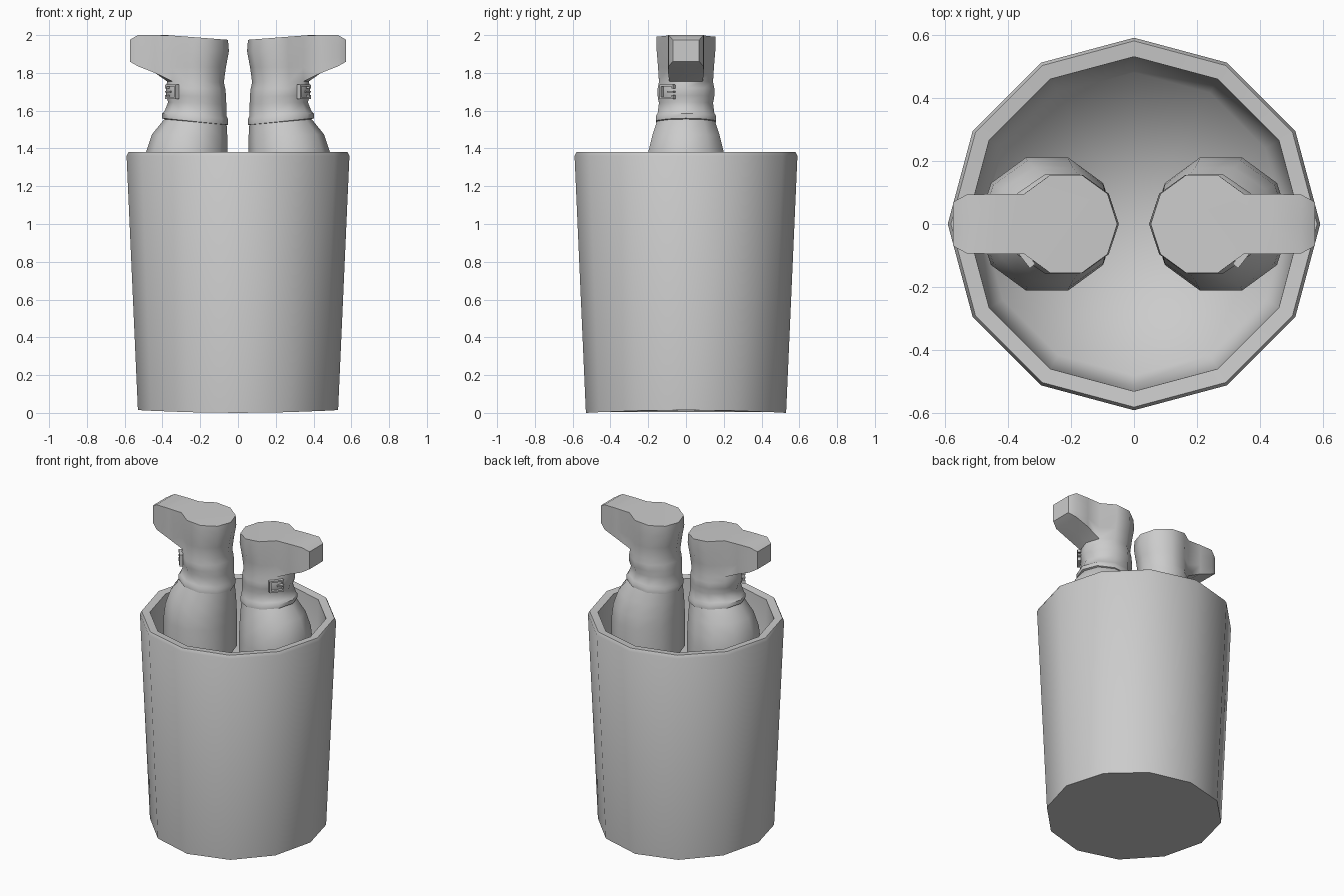
import bpy, bmesh
from math import cos, sin, pi, radians
from mathutils import Vector, Matrix

cube = bpy.data.objects.get("Cube")
if cube:
    bpy.data.objects.remove(cube, do_unlink=True)

grey = bpy.data.materials.new("plain grey")
grey.use_nodes = True
grey.diffuse_color = (0.6, 0.6, 0.6, 1)
grey.node_tree.nodes["Principled BSDF"].inputs["Base Color"].default_value = grey.diffuse_color


def finish(bm, name, angle=None):
    """Turn a bmesh into a smooth-shaded object."""
    mesh = bpy.data.meshes.new(name)
    bm.to_mesh(mesh)
    bm.free()
    obj = bpy.data.objects.new(name, mesh)
    bpy.context.collection.objects.link(obj)
    mesh.materials.append(grey)
    bpy.ops.object.select_all(action='DESELECT')
    obj.select_set(True)
    bpy.context.view_layer.objects.active = obj
    if angle:
        bpy.ops.object.shade_smooth_by_angle(angle=radians(angle))
    else:
        bpy.ops.object.shade_smooth()
    return obj


def bridge(bm, low, high):
    n = len(low)
    return [bm.faces.new((low[i], low[(i + 1) % n], high[(i + 1) % n], high[i]))
            for i in range(n)]


def lathe(bm, profile, sides=12):
    """Rings of a radius/height profile; the base bows up slightly at the sides."""
    rings = []
    for r, z in profile:
        ring = []
        for i in range(sides):
            a = 2 * pi * i / sides
            lift = 0.015 * cos(a) ** 2 if z < 0.1 else 0
            ring.append(bm.verts.new((r * cos(a), r * sin(a), z + lift)))
        rings.append(ring)
    for low, high in zip(rings, rings[1:]):
        bridge(bm, low, high)
    return rings


# Bucket: tapered outside wall, rim and underside
bm = bmesh.new()
rings = lathe(bm, [(0.53, 0), (0.59, 1.36), (0.58, 1.38), (0.53, 1.375)])
bm.faces.new(rings[0][::-1])
finish(bm, "bucket", 40)

# Bucket lining: inside wall running softly into the floor
bm = bmesh.new()
rings = lathe(bm, [(0.53, 1.375), (0.48, 0.03)])
centre = bm.verts.new((0, 0, 0.03))
floor = rings[1]
for i, v in enumerate(floor):
    bm.faces.new((v, floor[(i + 1) % len(floor)], centre))
finish(bm, "bucket_lining")

# Boot rings: height outside, height inside, inner x, outer x, half width
BOOT = [
    (1.1, 1.1, 0.056, 0.495, 0.21),
    (1.3, 1.3, 0.056, 0.495, 0.21),
    (1.38, 1.38, 0.056, 0.487, 0.2),
    (1.475, 1.46, 0.056, 0.455, 0.178),
    (1.555, 1.525, 0.06, 0.39, 0.153),
    (1.56, 1.525, 0.053, 0.402, 0.158),
    (1.585, 1.555, 0.053, 0.402, 0.158),
    (1.595, 1.57, 0.06, 0.39, 0.15),
    (1.645, 1.635, 0.062, 0.37, 0.143),
    (1.68, 1.675, 0.063, 0.382, 0.15),
    (1.72, 1.715, 0.067, 0.382, 0.15),
    (1.755, 1.75, 0.075, 0.375, 0.143),
    (1.83, 1.83, 0.064, 0.375, 0.148),
    (1.915, 1.915, 0.048, 0.378, 0.155),
    (2.0, 1.975, 0.053, 0.378, 0.155),
]
# Toe steps: x, lowest z, highest z, half width
TOE = [(0.44, 1.80, 2.0, 0.095), (0.53, 1.835, 2.0, 0.093), (0.573, 1.86, 1.975, 0.07)]
SIDES = 10


def make_boot(name, side):
    bm = bmesh.new()
    rings = []
    for z_out, z_in, x_in, x_out, half in BOOT:
        ring = []
        for i in range(SIDES):
            a = 2 * pi * i / SIDES
            t = (1 + cos(a)) / 2
            ring.append(bm.verts.new((x_in + (x_out - x_in) * t,
                                      half * sin(a) / sin(radians(72)),
                                      z_in + (z_out - z_in) * t)))
        rings.append(ring)
    toe = []
    for k, (low, high) in enumerate(zip(rings, rings[1:])):
        faces = bridge(bm, low, high)
        if k >= len(BOOT) - 4:
            toe += [faces[0], faces[-1]]
    # Pull the toe out of the outward faces, one step at a time
    z_low, z_high, width = BOOT[-4][0], BOOT[-1][0], 0.095
    columns = {v: (round((v.co.y > 0.02) - (v.co.y < -0.02)), k)
               for k, ring in enumerate(rings[-4:]) for v in ring}
    layers = {columns[v]: v for f in toe for v in f.verts}
    bmesh.ops.delete(bm, geom=toe, context='FACES_ONLY')
    levels = [(BOOT[k - 4][0] - z_low) / (z_high - z_low) for k in range(4)]
    loop = ([(0, 0), (1, 0)] + [(1, k) for k in (1, 2, 3)] + [(0, 3)]
            + [(-1, k) for k in (3, 2, 1, 0)])
    for x, lo, hi, half in TOE:
        new = {(c, k): bm.verts.new((x, c * half, lo + (hi - lo) * levels[k]))
               for c, k in loop}
        bridge(bm, [layers[p] for p in loop], [new[p] for p in loop])
        layers = new
    bm.faces.new([layers[p] for p in loop])
    # Close the flat sole and the hidden end
    bmesh.ops.holes_fill(bm, edges=[e for e in bm.edges if e.is_boundary], sides=0)
    bmesh.ops.delete(bm, geom=[v for v in bm.verts if not v.link_faces], context='VERTS')
    for v in bm.verts:
        v.co.x *= side
    bmesh.ops.recalc_face_normals(bm, faces=bm.faces)
    finish(bm, name, 42)


def make_buckle(name, side):
    """Open frame with a prong, lying on the front outer corner of the strap."""
    bm = bmesh.new()
    normal = Vector((cos(radians(-38)), sin(radians(-38)), 0))
    along = Vector((-normal.y, normal.x, 0))
    place = Matrix((along, normal, Vector((0, 0, 1)))).transposed().to_4x4()
    place.translation = Vector((0.349, -0.098, 1.7))
    bars = [(-0.04, 0, 0.01, 0.075), (0.04, 0.027, 0.01, 0.02), (0.04, -0.027, 0.01, 0.02),
            (0, 0.033, 0.085, 0.01), (0, -0.033, 0.085, 0.01), (0.025, 0, 0.04, 0.01)]
    for u, w, length, height in bars:
        bmesh.ops.create_cube(bm, size=1, matrix=place @ Matrix.Translation((u, 0, w))
                              @ Matrix.Diagonal((length, 0.022, height, 1)))
    for v in bm.verts:
        v.co.x *= side
    bmesh.ops.recalc_face_normals(bm, faces=bm.faces)
    finish(bm, name, 30)


for word, side in (("left", 1), ("right", -1)):
    make_boot(word + "_boot", side)
    make_buckle(word + "_buckle", side)
